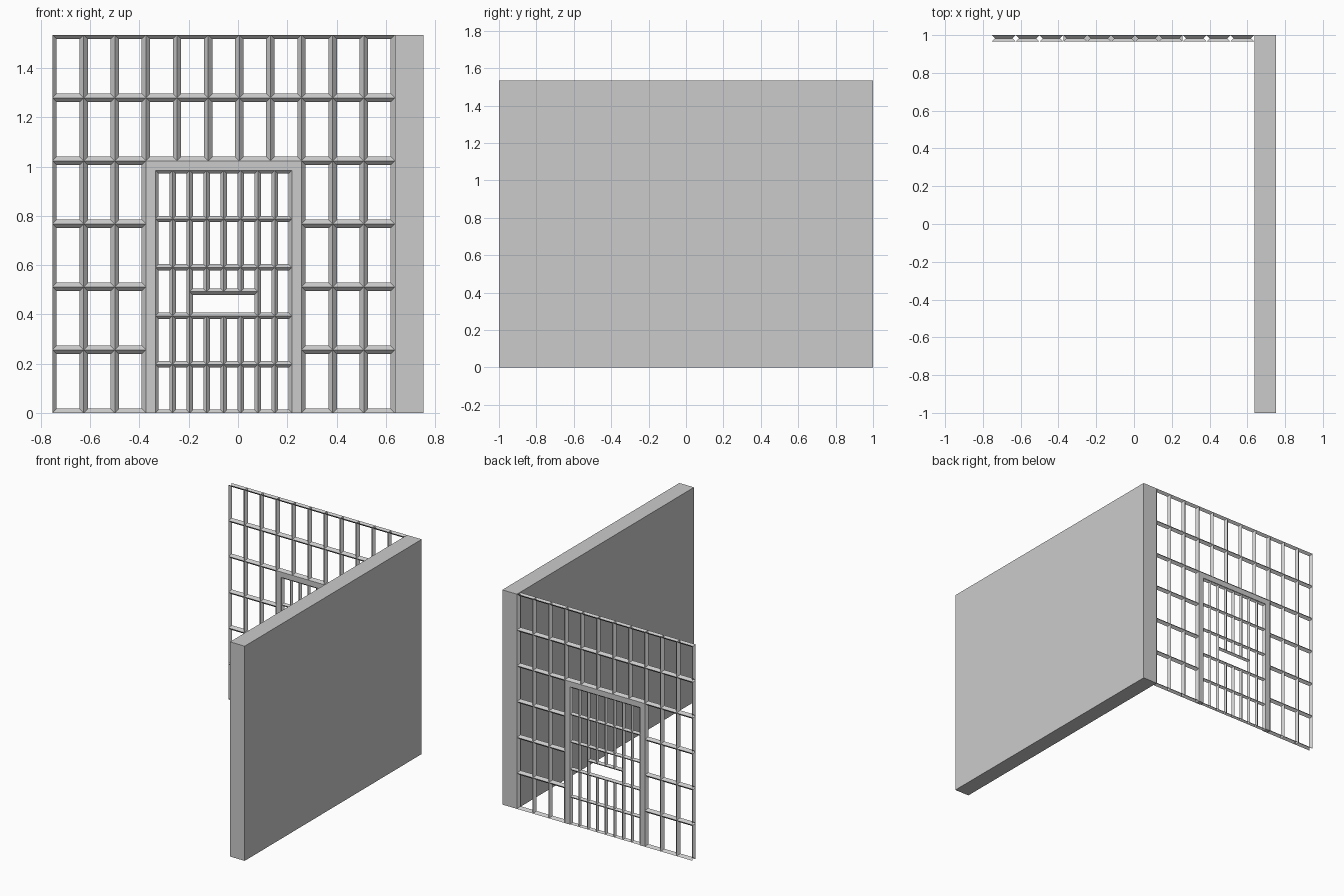
import bpy, bmesh

if "Cube" in bpy.data.objects:
    bpy.data.objects.remove(bpy.data.objects["Cube"])

W, H = 0.753, 1.535          # half width, height
WALL_X = 0.637               # inner face of the side wall
BAR = 0.034                  # depth of the large bars
Y = 1.0 - BAR / 2            # centre plane of the barred front


def steps(a, b, n):
    return [a + (b - a) * i / n for i in range(n + 1)]


def finish(name, bm):
    me = bpy.data.meshes.new(name)
    bm.to_mesh(me)
    bm.free()
    ob = bpy.data.objects.new(name, me)
    bpy.context.collection.objects.link(ob)
    return ob


def lattice(name, xs, zs, thickness, is_hole=None, merge_edge=None):
    """Flat grid of cells turned into diamond-section bars, open at its rim."""
    bm = bmesh.new()
    v = [[bm.verts.new((x, Y, z)) for z in zs] for x in xs]
    for i in range(len(xs) - 1):
        for j in range(len(zs) - 1):
            if not (is_hole and is_hole(i, j)):
                bm.faces.new((v[i][j], v[i + 1][j], v[i + 1][j + 1], v[i][j + 1]))
    bmesh.ops.delete(bm, geom=[p for p in bm.verts if not p.link_faces], context='VERTS')
    if merge_edge:
        edges = [e for e in bm.edges if len(e.link_faces) == 2
                 and merge_edge((e.verts[0].co + e.verts[1].co) / 2)]
        bmesh.ops.dissolve_edges(bm, edges=edges, use_verts=True)
    bm.normal_update()
    ob = finish(name, bm)
    m = ob.modifiers.new("bars", 'WIREFRAME')
    m.thickness = thickness
    m.offset = 0
    m.use_boundary = False
    m.use_even_offset = True
    m.use_relative_offset = False
    m.use_replace = True
    return ob


# Solid side wall
bm = bmesh.new()
bmesh.ops.create_cube(bm, size=1)
for p in bm.verts:
    p.co.x = W if p.co.x > 0 else WALL_X
    p.co.y *= 2
    p.co.z = H if p.co.z > 0 else 0
finish("side_wall", bm)

# Large barred front with a doorway left out
xs, zs = steps(-W, WALL_X, 11), steps(0, H, 6)
lattice("barred_front", xs, zs, BAR, is_hole=lambda i, j: 3 <= i <= 7 and j < 4)

# Flat door frame
l, r, t, f = xs[3], xs[8], zs[4], 0.039
bm = bmesh.new()
outline = [(l, 0), (l + f, 0), (l + f, t - f), (r - f, t - f),
           (r - f, 0), (r, 0), (r, t), (l, t)]
face = bm.faces.new([bm.verts.new((x, 1.0 - BAR, z)) for x, z in outline])
ext = bmesh.ops.extrude_face_region(bm, geom=[face], use_keep_orig=True)
for g in ext['geom']:
    if isinstance(g, bmesh.types.BMVert):
        g.co.y = 1.0
bmesh.ops.recalc_face_normals(bm, faces=bm.faces)
finish("door_frame", bm)

# Barred door with a wide food slot
dx = steps(l + f, r - f, 8)
dz = steps(0, t - f, 5)
mid = (dz[2] + dz[3]) / 2


def merge(c):
    in_slot = dx[2] < c.x < dx[6]
    bar_through_slot = dx[2] + 0.01 < c.x < dx[6] - 0.01 and dz[2] + 0.01 < c.z < mid - 0.01
    rail_outside_slot = abs(c.z - mid) < 0.001 and not in_slot
    return bar_through_slot or rail_outside_slot


lattice("barred_door", dx, sorted(dz + [mid]), 0.026, merge_edge=merge)
